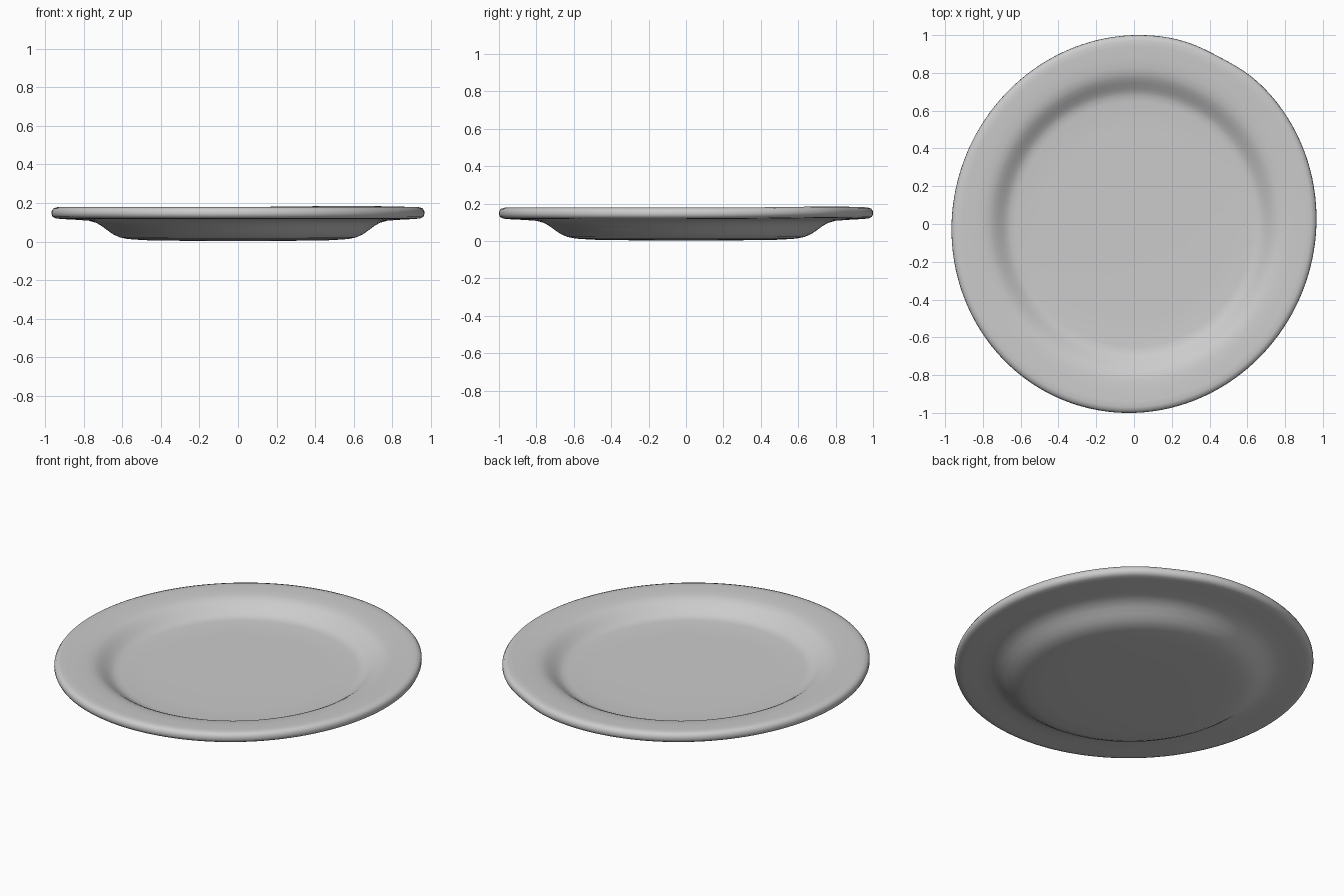
import bpy, bmesh, math

if "Cube" in bpy.data.objects:
    bpy.data.objects.remove(bpy.data.objects["Cube"])

# Plate cross-section (radius, height): underside outwards, rounded rim, top inwards
under = [(0.3, 0.004), (0.5, 0.007), (0.59, 0.013), (0.635, 0.022), (0.67, 0.038),
         (0.70, 0.058), (0.73, 0.080), (0.76, 0.097), (0.80, 0.108), (0.87, 0.113), (0.95, 0.117)]
rim = [(0.978, 0.120), (0.994, 0.128), (1.0, 0.142), (0.999, 0.158), (0.990, 0.172), (0.970, 0.178)]
top = [(0.94, 0.178), (0.88, 0.176), (0.83, 0.173), (0.795, 0.166), (0.77, 0.155), (0.745, 0.139),
       (0.72, 0.121), (0.70, 0.109), (0.68, 0.101), (0.65, 0.097), (0.5, 0.095), (0.3, 0.094)]
profile = under + rim + top
SEG = 128


def bump(angle, centre, width):
    d = (angle - math.radians(centre) + math.pi) % (2 * math.pi) - math.pi
    return math.exp(-(d / math.radians(width)) ** 2)


bm = bmesh.new()
rings = []
for r, z in profile:
    ring = []
    for i in range(SEG):
        a = 2 * math.pi * i / SEG
        # Slightly oval along a diagonal, with a small lift and dent at the back right
        w = max(0.0, (r - 0.7) / 0.3)
        rr = r * (1 + 0.014 * w * math.sin(2 * a)) - 0.011 * w * bump(a, 62, 9)
        dz = 0.007 * w * bump(a, 52, 28)
        ring.append(bm.verts.new((0.966 * rr * math.cos(a), rr * math.sin(a), z + dz)))
    rings.append(ring)
for lo, hi in zip(rings, rings[1:]):
    for i in range(SEG):
        j = (i + 1) % SEG
        bm.faces.new((lo[i], lo[j], hi[j], hi[i]))

# Close both discs with fans
for ring, z in ((rings[0], 0.002), (rings[-1], 0.094)):
    c = bm.verts.new((0, 0, z))
    for i in range(SEG):
        bm.faces.new((c, ring[i], ring[(i + 1) % SEG]))
bmesh.ops.recalc_face_normals(bm, faces=bm.faces)

mesh = bpy.data.meshes.new("dinner_plate")
bm.to_mesh(mesh)
bm.free()
for p in mesh.polygons:
    p.use_smooth = True
plate = bpy.data.objects.new("dinner_plate", mesh)
bpy.context.collection.objects.link(plate)
